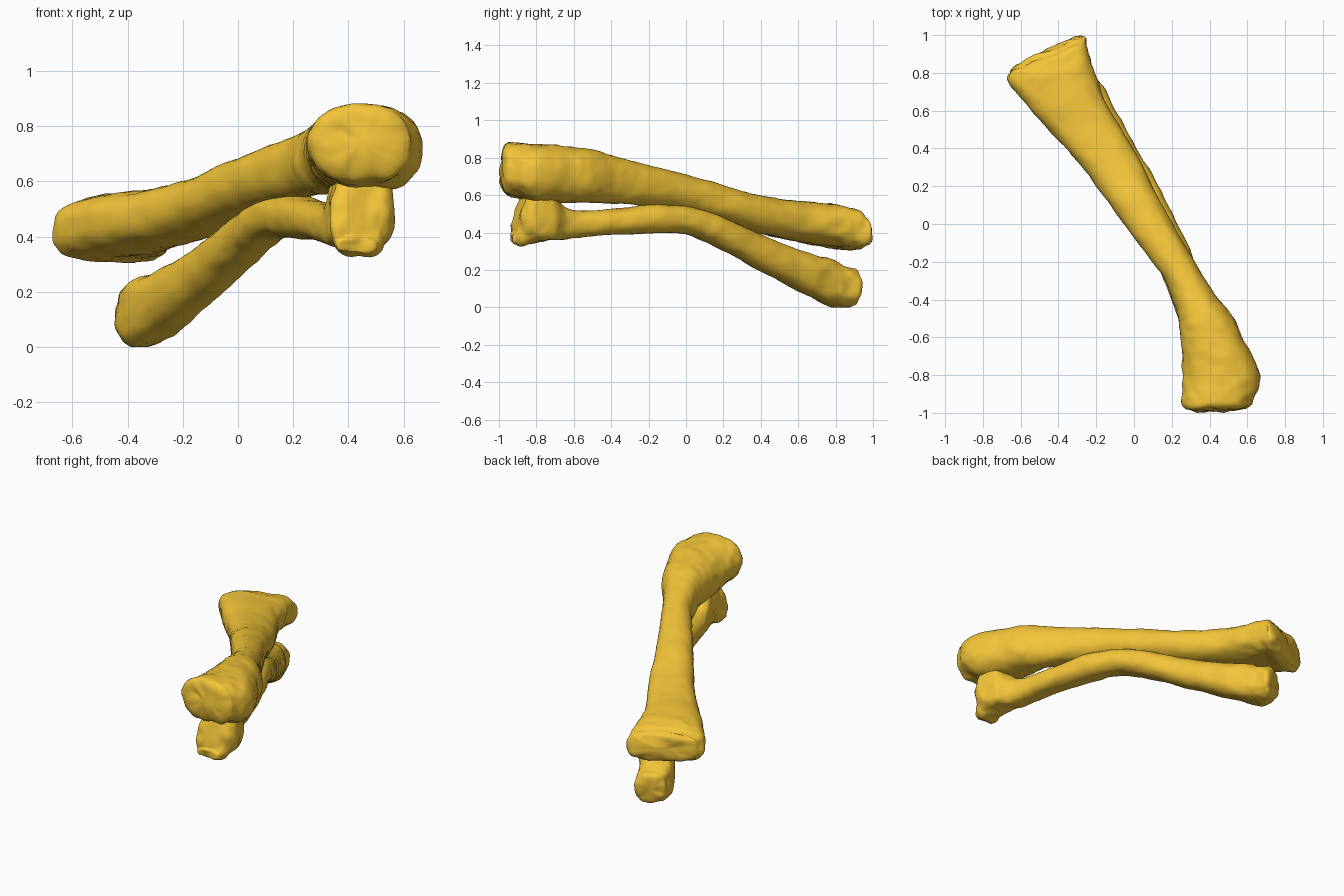
import bpy, bmesh, math
from mathutils import Vector, noise

if "Cube" in bpy.data.objects:
    bpy.data.objects.remove(bpy.data.objects["Cube"])

SEG, SUB = 48, 9


def catmull(a, b, c, d, t):
    return [0.5 * (2 * q + (r - p) * t + (2 * p - 5 * q + 4 * r - s) * t * t
                   + (3 * q - p - 3 * r + s) * t ** 3) for p, q, r, s in zip(a, b, c, d)]


def resample(rings):
    pts = [rings[0]] + rings + [rings[-1]]
    out = []
    for i in range(len(rings) - 1):
        out += [catmull(*pts[i:i + 4], k / SUB) for k in range(SUB)]
    return out + [list(rings[-1])]


def ring_points(r, shrink=1.0, push=0.0):
    """Rounded section between left and right edge points and bottom and top heights."""
    lx, ly, rx, ry, z0, z1, power = r
    c = Vector(((lx + rx) / 2, (ly + ry) / 2, (z0 + z1) / 2))
    half = Vector((rx - lx, ry - ly, 0)) / 2
    out = Vector((-half.y, half.x, 0)).normalized() * push
    pts = []
    for i in range(SEG):
        a = 2 * math.pi * i / SEG
        u, v = (math.copysign(abs(f) ** (2 / power), f) for f in (math.cos(a), math.sin(a)))
        p = half * u + Vector((0, 0, v * (z1 - z0) / 2))
        pts.append(c + p * shrink + out)
    return pts


def bone(name, rings, near_cap, far_cap, mat):
    steps = [0.15, 0.4, 0.62, 0.8, 0.92, 0.98]
    body = resample(rings)
    loops = [ring_points(body[0], s, -near_cap * (1 - s ** 4) ** 0.5) for s in steps]
    loops += [ring_points(r) for r in body]
    loops += [ring_points(body[-1], s, far_cap * (1 - s ** 4) ** 0.5) for s in reversed(steps)]
    bm = bmesh.new()
    vs = [[bm.verts.new(p) for p in loop] for loop in loops]
    for a, b in zip(vs, vs[1:]):
        for i in range(SEG):
            j = (i + 1) % SEG
            bm.faces.new((a[i], a[j], b[j], b[i]))
    bm.faces.new(vs[0])
    bm.faces.new(vs[-1])
    bmesh.ops.recalc_face_normals(bm, faces=bm.faces)
    bm.normal_update()
    # Uneven bone surface, rougher at the ends
    moves = []
    for v in bm.verts:
        rough = 0.006 + 0.012 * max(0, abs(v.co.y) - 0.6) / 0.4
        n = noise.noise(v.co * 9) + 0.6 * noise.noise(v.co * 22)
        moves.append(v.normal * n * rough)
    for v, m in zip(bm.verts, moves):
        v.co += m
        v.co.z = max(v.co.z, 0)
    me = bpy.data.meshes.new(name)
    bm.to_mesh(me)
    bm.free()
    me.shade_smooth()
    me.materials.append(mat)
    ob = bpy.data.objects.new(name, me)
    bpy.context.collection.objects.link(ob)


mat = bpy.data.materials.new("bone_yellow")
mat.diffuse_color = (0.9, 0.56, 0.04, 1)
mat.use_nodes = True
mat.node_tree.nodes["Principled BSDF"].inputs["Base Color"].default_value = mat.diffuse_color

# Thick upper bone: left x, y, right x, y, bottom, top, squareness
upper = [
    (.265, -.955, .63, -.94, .60, .875, 2.3),
    (.26, -.80, .67, -.80, .56, .875, 2.2),
    (.25, -.62, .575, -.60, .56, .86, 2.2),
    (.237, -.51, .525, -.49, .56, .845, 2.2),
    (.212, -.42, .435, -.385, .555, .815, 2.2),
    (.165, -.30, .35, -.25, .545, .78, 2.2),
    (.02, -.10, .205, 0, .52, .722, 2.2),
    (-.125, .10, .098, .20, .46, .668, 2.2),
    (-.275, .30, -.015, .42, .40, .605, 2.3),
    (-.455, .50, -.155, .66, .355, .57, 2.5),
    (-.61, .68, -.23, .86, .32, .555, 2.7),
    (-.668, .76, -.245, .95, .305, .53, 2.8),
    (-.655, .80, -.25, .985, .315, .50, 2.8),
]
bone("upper_bone", upper, .04, .03, mat)

# Thin lower bone: centre x, y, half width, bottom, top, squareness
lower = [
    (.43, -.925, .075, .335, .40, 2.5),
    (.44, -.88, .105, .333, .58, 3),
    (.45, -.82, .11, .345, .65, 3),
    (.43, -.72, .105, .355, .63, 3),
    (.375, -.64, .085, .362, .53, 2.4),
    (.31, -.45, .08, .385, .52, 2.3),
    (.22, -.20, .085, .395, .55, 2.3),
    (.125, 0, .085, .39, .54, 2.3),
    (.035, .18, .085, .315, .485, 2.3),
    (-.09, .40, .08, .195, .385, 2.3),
    (-.21, .60, .09, .09, .305, 2.4),
    (-.325, .78, .10, .008, .25, 2.7),
    (-.36, .88, .085, .003, .205, 2.7),
]
rings = []
for x, y, w, z0, z1, p in lower:
    k = 0.15 if y < -0.6 else 0.5
    rings.append((x - w, y - k * w, x + w, y + k * w, z0, z1, p))
bone("lower_bone", rings, .012, .03, mat)
